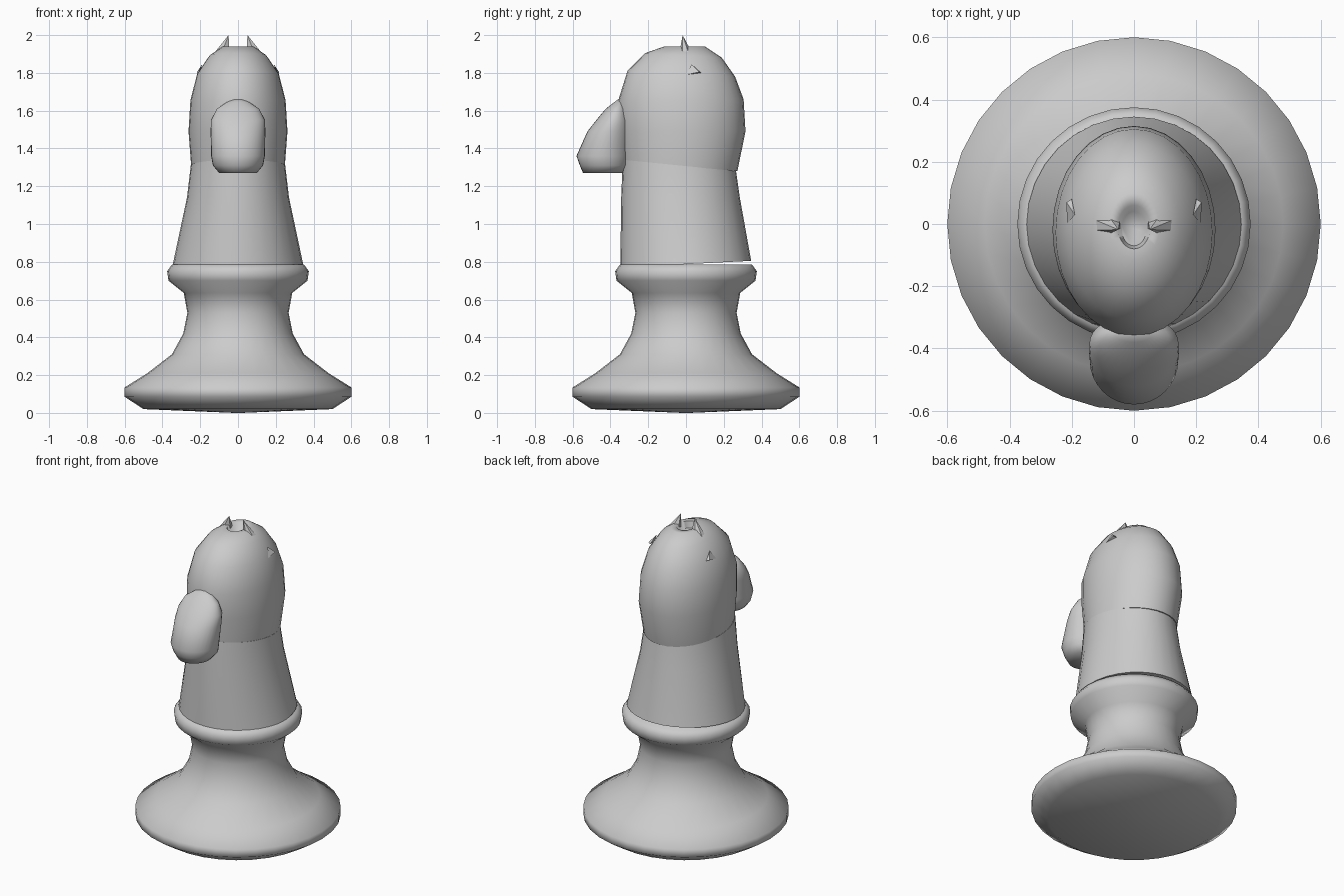
import bpy, bmesh, math

N = 32


def finish(name, bm, angle=75):
    bmesh.ops.recalc_face_normals(bm, faces=bm.faces)
    mesh = bpy.data.meshes.new(name)
    bm.to_mesh(mesh)
    bm.free()
    ob = bpy.data.objects.new(name, mesh)
    bpy.context.collection.objects.link(ob)
    bpy.ops.object.select_all(action='DESELECT')
    ob.select_set(True)
    bpy.context.view_layer.objects.active = ob
    bpy.ops.object.shade_smooth_by_angle(angle=math.radians(angle))
    return ob


def loft(name, sections, n=N, cx=0.0):
    """Skin elliptical sections: (z front, z back, y front, y back, half width)."""
    bm = bmesh.new()
    rings = []
    for zf, zb, yf, yb, hx in sections:
        ring = []
        for i in range(n):
            a = 2 * math.pi * i / n
            t = (1 + math.sin(a)) / 2
            ring.append(bm.verts.new((cx + hx * math.cos(a), yf + (yb - yf) * t,
                                      zf + (zb - zf) * t)))
        rings.append(ring)
    for lo, hi in zip(rings, rings[1:]):
        for i in range(n):
            j = (i + 1) % n
            bm.faces.new((lo[i], lo[j], hi[j], hi[i]))
    bm.faces.new(rings[0])
    bm.faces.new(rings[-1])
    return finish(name, bm)


def spike(name, base, tip):
    """Small pointed tuft from a base polygon to a tip."""
    bm = bmesh.new()
    ring = [bm.verts.new(p) for p in base]
    top = bm.verts.new(tip)
    bm.faces.new(ring)
    for i, v in enumerate(ring):
        bm.faces.new((v, ring[(i + 1) % len(ring)], top))
    return finish(name, bm, 30)


# Turned base with collar
profile = [(0.02, 0.0), (0.5, 0.02), (0.6, 0.085), (0.6, 0.135), (0.48, 0.21),
           (0.35, 0.31), (0.29, 0.42), (0.268, 0.53), (0.287, 0.635),
           (0.368, 0.70), (0.375, 0.75), (0.35, 0.785)]
loft("base", [(z, z, -r, r, r) for r, z in profile])

# Tapered neck
loft("neck", [(0.77, 0.805, -0.348, 0.345, 0.345),
              (1.14, 1.14, -0.343, 0.285, 0.27),
              (1.34, 1.28, -0.335, 0.265, 0.25)])

# Domed head with a dimple on the crown
loft("head", [(1.335, 1.28, -0.335, 0.272, 0.248),
              (1.49, 1.49, -0.352, 0.315, 0.262),
              (1.65, 1.66, -0.36, 0.305, 0.252),
              (1.81, 1.78, -0.31, 0.26, 0.216),
              (1.905, 1.88, -0.215, 0.19, 0.15),
              (1.94, 1.94, -0.115, 0.10, 0.082),
              (1.94, 1.94, -0.08, 0.06, 0.052),
              (1.90, 1.90, -0.07, 0.04, 0.04)])

# Drooping snout
loft("snout", [(1.27, 1.27, -0.545, -0.33, 0.10),
               (1.31, 1.31, -0.562, -0.30, 0.133),
               (1.36, 1.36, -0.58, -0.297, 0.142),
               (1.49, 1.49, -0.522, -0.287, 0.145),
               (1.55, 1.55, -0.475, -0.292, 0.143),
               (1.61, 1.61, -0.425, -0.31, 0.112),
               (1.645, 1.645, -0.38, -0.325, 0.06),
               (1.66, 1.66, -0.36, -0.335, 0.02)])

# Ears and eye points, mirrored left and right
for side, s in (("left", -1), ("right", 1)):
    ear = [(0.045, -0.015, 1.91), (0.085, -0.034, 1.91), (0.13, -0.02, 1.90),
           (0.13, 0.015, 1.90), (0.085, 0.03, 1.91), (0.045, 0.015, 1.91)]
    spike(side + "_ear", [(s * x, y, z) for x, y, z in ear], (s * 0.05, -0.018, 2.0))
    eye = [(0.19, 0.03, 1.845), (0.20, 0.08, 1.80), (0.215, 0.0, 1.79)]
    spike(side + "_eye", [(s * x, y, z) for x, y, z in eye], (s * 0.217, 0.07, 1.805))
